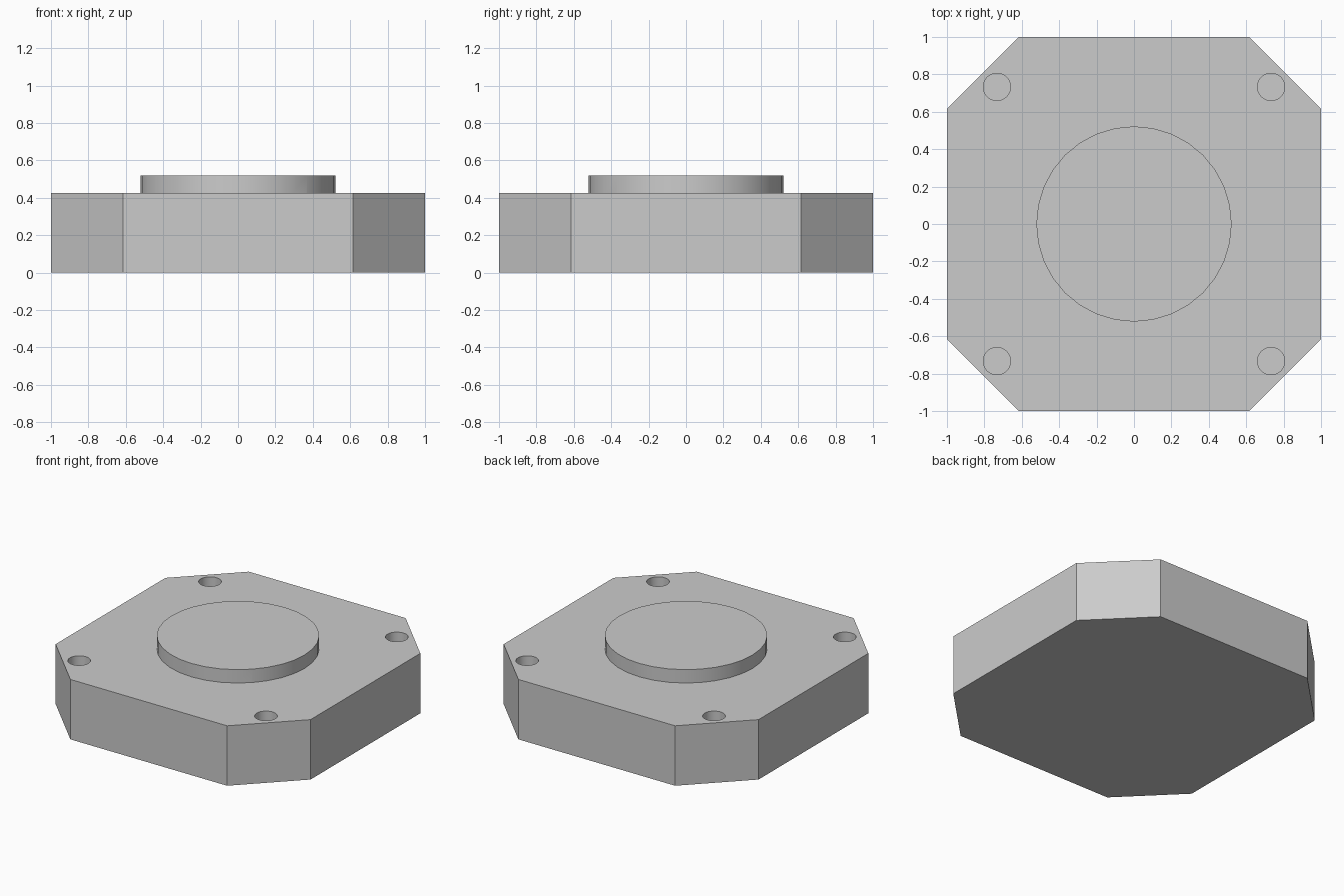
import bpy
import bmesh
import math

# Remove the default cube
cube = bpy.data.objects.get("Cube")
if cube:
    bpy.data.objects.remove(cube, do_unlink=True)

SIDE, FLAT, HEIGHT = 1.0, 0.615, 0.425
BOSS_RADIUS, BOSS_TOP = 0.522, 0.52
HOLE_RADIUS, HOLE_POS, HOLE_DEPTH = 0.073, 0.733, 0.25

grey = bpy.data.materials.new("plain grey")
grey.use_nodes = True
grey.diffuse_color = (0.6, 0.6, 0.6, 1)
grey.node_tree.nodes["Principled BSDF"].inputs["Base Color"].default_value = (0.6, 0.6, 0.6, 1)


def add_prism(name, outline, z0, z1):
    """Extrude a closed outline between two heights."""
    bm = bmesh.new()
    base = bm.faces.new([bm.verts.new((x, y, z0)) for x, y in outline])
    top = bmesh.ops.extrude_face_region(bm, geom=[base], use_keep_orig=True)
    verts = [g for g in top["geom"] if isinstance(g, bmesh.types.BMVert)]
    bmesh.ops.translate(bm, vec=(0, 0, z1 - z0), verts=verts)
    bmesh.ops.recalc_face_normals(bm, faces=bm.faces)
    mesh = bpy.data.meshes.new(name)
    bm.to_mesh(mesh)
    bm.free()
    mesh.materials.append(grey)
    obj = bpy.data.objects.new(name, mesh)
    bpy.context.collection.objects.link(obj)
    return obj


def circle(radius, count, cx=0, cy=0):
    angles = [math.tau * i / count for i in range(count)]
    return [(cx + radius * math.cos(a), cy + radius * math.sin(a)) for a in angles]


def cut(target, cutter, operation):
    mod = target.modifiers.new(cutter.name, "BOOLEAN")
    mod.object, mod.operation, mod.solver = cutter, operation, "EXACT"
    bpy.context.view_layer.objects.active = target
    bpy.ops.object.modifier_apply(modifier=mod.name)
    bpy.data.objects.remove(cutter, do_unlink=True)


# Square block with chamfered corners
outline = []
for quarter in range(4):
    c, s = [(1, 0), (0, 1), (-1, 0), (0, -1)][quarter]
    for x, y in ((SIDE, FLAT), (FLAT, SIDE)):
        outline.append((x * c - y * s, x * s + y * c))
block = add_prism("chamfered_block", outline, 0, HEIGHT)

# Blind holes near the four corners
for sx in (-1, 1):
    for sy in (-1, 1):
        hole = circle(HOLE_RADIUS, 32, sx * HOLE_POS, sy * HOLE_POS)
        cut(block, add_prism("hole_cutter", hole, HEIGHT - HOLE_DEPTH, HEIGHT + 0.1), "DIFFERENCE")

# Round raised boss, joined to the block
cut(block, add_prism("round_boss", circle(BOSS_RADIUS, 32), HEIGHT - 0.1, BOSS_TOP), "UNION")

# Smooth round walls, sharp edges
bpy.ops.object.select_all(action="DESELECT")
block.select_set(True)
bpy.context.view_layer.objects.active = block
bpy.ops.object.shade_smooth_by_angle(angle=math.radians(30))
